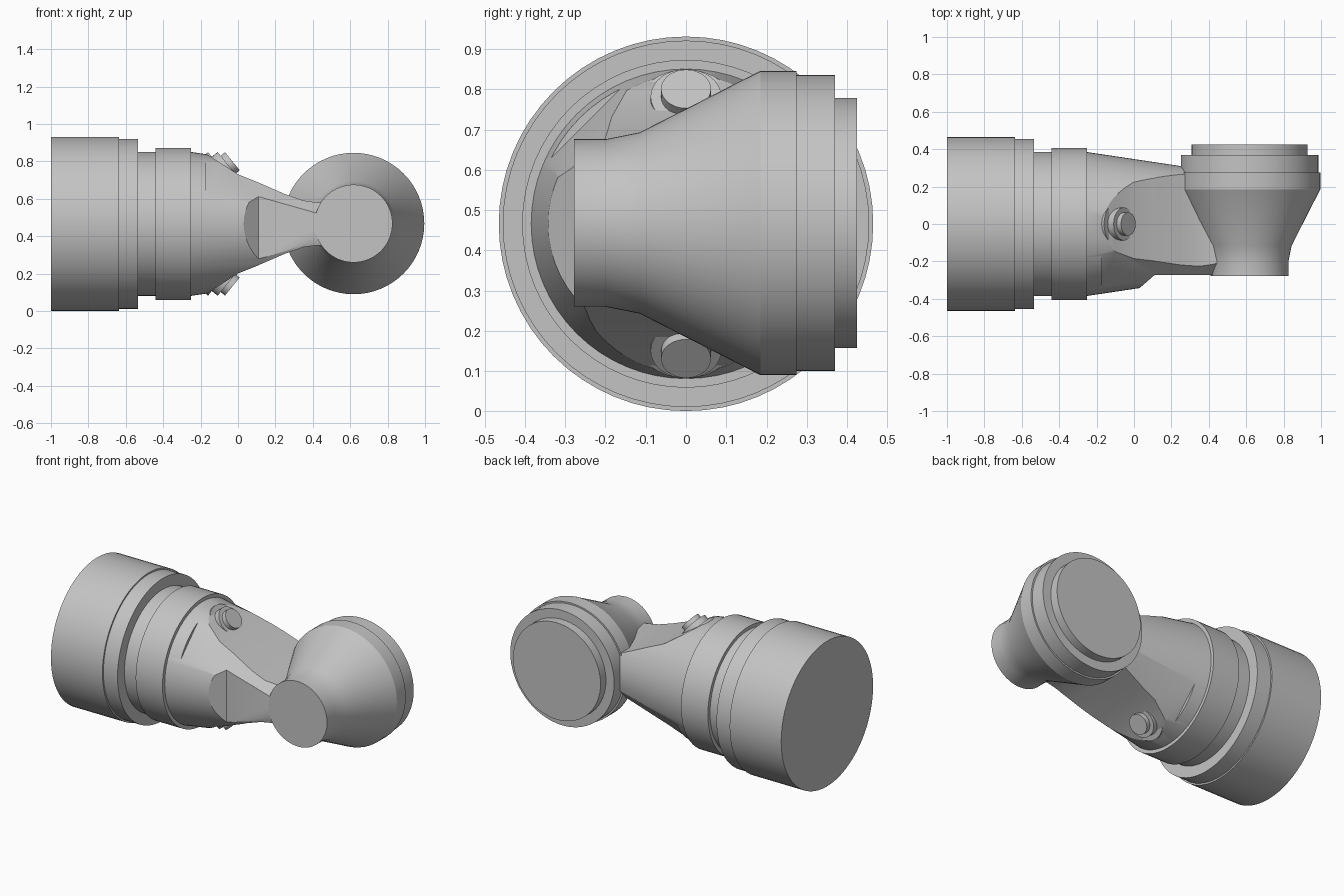
import bpy
import bmesh
from math import radians, cos, sin, pi
from mathutils import Vector, Matrix

cube = bpy.data.objects.get("Cube")
if cube:
    bpy.data.objects.remove(cube)

AXIS_Z = 0.466

grey = bpy.data.materials.new("plain grey")
grey.use_nodes = True
colour = (0.55, 0.55, 0.55, 1)
grey.diffuse_color = colour
for node in grey.node_tree.nodes:
    if node.type == "BSDF_PRINCIPLED":
        node.inputs["Base Color"].default_value = colour


def add_object(name, bm, matrix):
    bmesh.ops.recalc_face_normals(bm, faces=bm.faces[:])
    bm.transform(matrix)
    mesh = bpy.data.meshes.new(name)
    bm.to_mesh(mesh)
    bm.free()
    mesh.materials.append(grey)
    obj = bpy.data.objects.new(name, mesh)
    bpy.context.collection.objects.link(obj)
    return obj


def lathe(name, profile, origin, direction, sides=64):
    """Closed solid turned around a direction; profile holds (distance, radius)."""
    bm = bmesh.new()
    rings = []
    for d, r in profile:
        rings.append([bm.verts.new((r * cos(2 * pi * i / sides), r * sin(2 * pi * i / sides), d))
                      for i in range(sides)])
    for a, b in zip(rings, rings[1:]):
        for i in range(sides):
            j = (i + 1) % sides
            bm.faces.new((a[i], a[j], b[j], b[i]))
    bm.faces.new(rings[0])
    bm.faces.new(rings[-1])
    turn = Vector(direction).to_track_quat("Z", "Y").to_matrix().to_4x4()
    return add_object(name, bm, Matrix.Translation(origin) @ turn)


def prism(name, outline, angle):
    """Outline of (x, height) points, extruded sideways and rolled around the barrel axis."""
    bm = bmesh.new()
    face = bm.faces.new([bm.verts.new((x, -1, h)) for x, h in outline])
    moved = bmesh.ops.extrude_face_region(bm, geom=[face])["geom"]
    bmesh.ops.translate(bm, vec=(0, 2, 0), verts=[v for v in moved if isinstance(v, bmesh.types.BMVert)])
    roll = Matrix.Rotation(radians(angle), 4, "X")
    return add_object(name, bm, Matrix.Translation((0, 0, AXIS_Z)) @ roll)


def activate(obj):
    bpy.ops.object.select_all(action="DESELECT")
    obj.select_set(True)
    bpy.context.view_layer.objects.active = obj


def carve(obj, cutter):
    cutter.hide_render = True
    mod = obj.modifiers.new("cut", "BOOLEAN")
    mod.operation = "DIFFERENCE"
    mod.solver = "EXACT"
    mod.object = cutter
    activate(obj)
    bpy.ops.object.modifier_apply(modifier=mod.name)
    bpy.data.objects.remove(cutter)


# Stepped barrel
barrel = lathe("barrel", [(-1, 0.465), (-0.635, 0.465), (-0.635, 0.455), (-0.535, 0.455),
                          (-0.535, 0.385), (-0.44, 0.385), (-0.44, 0.407), (-0.25, 0.407)],
               (0, 0, AXIS_Z), (1, 0, 0))

# Tapered neck, carved by flats and notches
neck = lathe("neck", [(-0.3, 0.392), (0.55, 0.265)], (0, 0, AXIS_Z), (1, 0, 0))
scoop = [(-0.26, 0.43), (-0.17, 0.375), (-0.1, 0.33), (0, 0.265), (0.1, 0.225), (0.25, 0.16),
         (0.35, 0.125), (0.42, 0.115), (0.8, 0.11), (0.8, 0.7), (-0.26, 0.7)]
notch = [(-0.17, 0.352), (0.8, 0.158), (0.8, 0.7), (-0.17, 0.7)]
front_flat = [(0.11, 0.273), (0.8, 0.273), (0.8, 0.7), (-0.38, 0.7)]
for outline, angles in ((scoop, (0, 180)), (notch, (45, 225)), (front_flat, (90,))):
    for angle in angles:
        carve(neck, prism("cutter", outline, angle))

# Flared head, turned around the front-to-back axis
head = lathe("head", [(-0.278, 0.208), (-0.2, 0.208), (-0.115, 0.225), (0.185, 0.378),
                      (0.275, 0.378), (0.275, 0.368), (0.37, 0.368), (0.37, 0.31), (0.425, 0.31)],
             (0.618, 0, 0.468), (0, 1, 0))

# Stepped bolts above and below the neck
parts = [barrel, neck, head]
for name, side in (("upper_bolt", 1), ("lower_bolt", -1)):
    parts.append(lathe(name, [(-0.15, 0.12), (-0.07, 0.12), (-0.07, 0.088), (-0.03, 0.088),
                              (-0.03, 0.062), (0, 0.062)],
                       (-0.03, 0, AXIS_Z + side * 0.335), (0.77, 0, side * 0.63), 32))

for part in parts:
    activate(part)
    bpy.ops.object.shade_smooth_by_angle(angle=radians(25))
